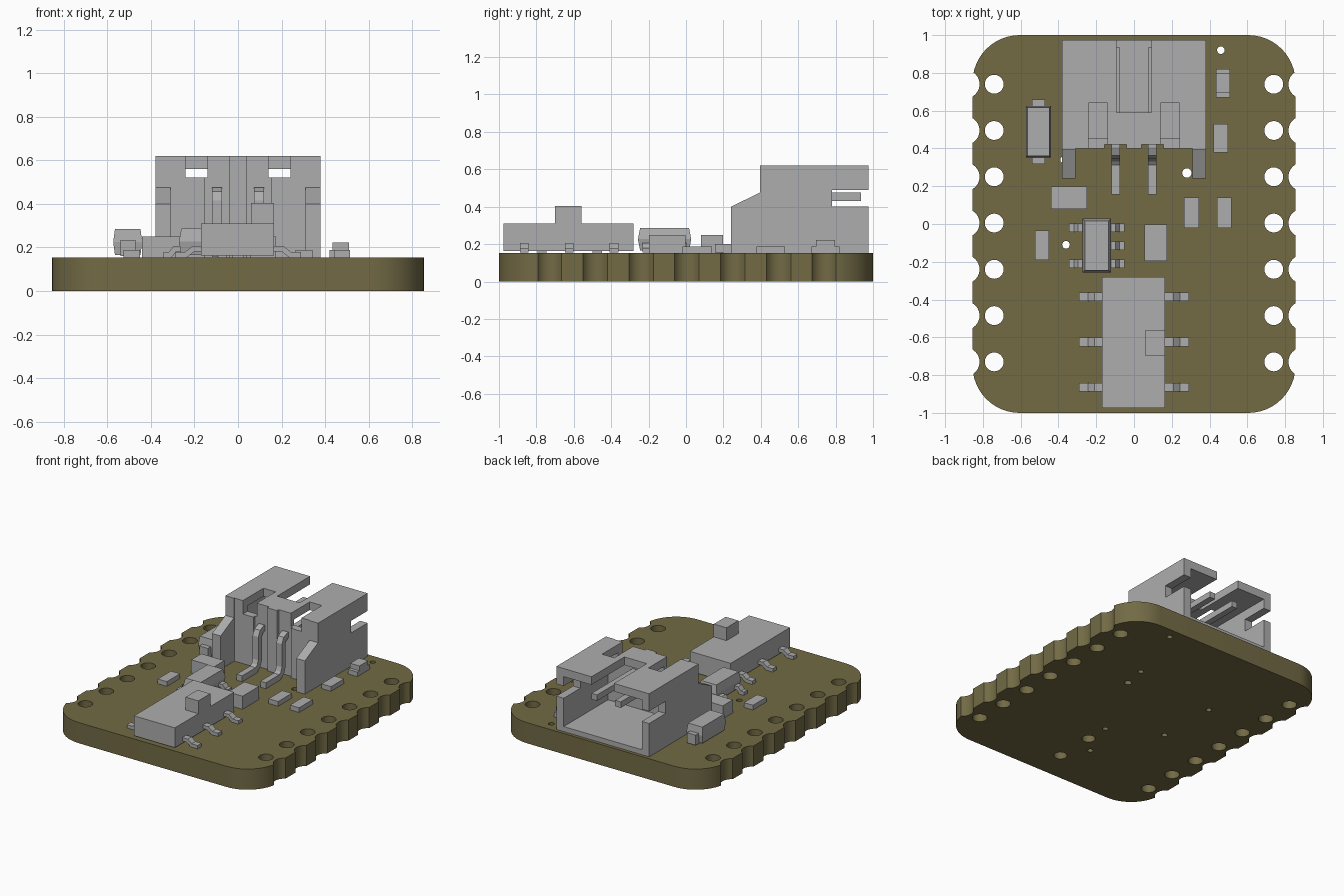
import bpy, bmesh
from math import cos, sin, pi
from mathutils import Vector

if "Cube" in bpy.data.objects:
    bpy.data.objects.remove(bpy.data.objects["Cube"], do_unlink=True)


def material(name, rgb):
    m = bpy.data.materials.new(name)
    m.use_nodes = True
    m.diffuse_color = (*rgb, 1)
    m.node_tree.nodes["Principled BSDF"].inputs["Base Color"].default_value = (*rgb, 1)
    return m


GREY = material("light grey", (0.42, 0.42, 0.42))
OLIVE = material("olive", (0.17, 0.145, 0.06))
TOP = 0.153  # upper face of the board


def finish(name, bm, mat=GREY):
    bmesh.ops.recalc_face_normals(bm, faces=bm.faces)
    mesh = bpy.data.meshes.new(name)
    bm.to_mesh(mesh)
    bm.free()
    ob = bpy.data.objects.new(name, mesh)
    mesh.materials.append(mat)
    bpy.context.collection.objects.link(ob)
    return ob


def prism(name, pts, axis, lo, hi, mat=GREY):
    """Extrude a flat outline along an axis; outline order is (y,z), (x,z) or (x,y)."""
    bm = bmesh.new()
    verts = []
    for a, b in pts:
        co = [a, b]
        co.insert("xyz".index(axis), lo)
        verts.append(bm.verts.new(co))
    face = bm.faces.new(verts)
    out = bmesh.ops.extrude_face_region(bm, geom=[face])["geom"]
    shift = Vector([hi - lo if c == axis else 0 for c in "xyz"])
    bmesh.ops.translate(bm, vec=shift, verts=[v for v in out if isinstance(v, bmesh.types.BMVert)])
    return finish(name, bm, mat)


def box(name, x0, x1, y0, y1, z0, z1, mat=GREY):
    return prism(name, [(x0, y0), (x1, y0), (x1, y1), (x0, y1)], "z", z0, z1, mat)


def ribbon(name, path, thick, axis, lo, hi):
    """Bent metal strip following a centre line."""
    p = [Vector(q) for q in path]
    left, right = [], []
    for i, q in enumerate(p):
        d0 = (q - p[i - 1]).normalized() if i else (p[1] - q).normalized()
        d1 = (p[i + 1] - q).normalized() if i < len(p) - 1 else d0
        t = (d0 + d1).normalized()
        n = Vector((-t.y, t.x)) * thick / 2 / max(t.dot(d0), 0.5)
        left.append(q + n)
        right.append(q - n)
    return prism(name, left + right[::-1], axis, lo, hi)


def moulded(name, x0, x1, y0, y1, z0, z1, slant):
    """Moulded package, widest at mid height."""
    bm = bmesh.new()
    for z, s in ((z0, slant), ((z0 + z1) / 2, 0), (z1, slant)):
        for x in (x0 + s, x1 - s):
            for y in (y0 + s, y1 - s):
                bm.verts.new((x, y, z))
    bmesh.ops.convex_hull(bm, input=bm.verts)
    return finish(name, bm)


def cut(ob, cutters):
    bpy.context.view_layer.objects.active = ob
    for c in cutters:
        mod = ob.modifiers.new("cut", "BOOLEAN")
        mod.operation, mod.solver, mod.object = "DIFFERENCE", "EXACT", c
        bpy.ops.object.modifier_apply(modifier=mod.name)
        bpy.data.objects.remove(c, do_unlink=True)


def smooth(ob):
    bpy.ops.object.select_all(action="DESELECT")
    ob.select_set(True)
    bpy.context.view_layer.objects.active = ob
    bpy.ops.object.shade_smooth_by_angle(angle=0.6)


# Board with rounded corners
R = 0.25
outline = []
for k, (sx, sy) in enumerate(((1, 1), (-1, 1), (-1, -1), (1, -1))):
    for i in range(13):
        a = (k + i / 12) * pi / 2
        outline.append((sx * (0.855 - R) + R * cos(a), sy * (1 - R) + R * sin(a)))
board = prism("board", outline, "z", 0, TOP, OLIVE)

# Drilled holes, edge notches and vias
drills = []
for i in range(7):
    y = 0.74 - 0.245 * i
    for s in (-1, 1):
        drills += [(s * 0.74, y, 0.05), (s * 0.893, y, 0.0756)]
drills += [(0.46, 0.92, 0.02), (0.28, 0.27, 0.025), (-0.36, -0.11, 0.02), (-0.37, 0.34, 0.02),
           (0.31, 0.44, 0.02), (0, -0.3, 0.02), (-0.11, -0.59, 0.02), (0, -0.475, 0.045), (0, -0.77, 0.045)]
bm = bmesh.new()
for x, y, r in drills:
    made = bmesh.ops.create_cone(bm, cap_ends=True, segments=24, radius1=r, radius2=r, depth=1)
    bmesh.ops.translate(bm, vec=(x, y, 0), verts=made["verts"])
cut(board, [finish("drill_cutter", bm)])
smooth(board)

# Battery socket: side profile, then hollowed
socket = prism("battery_socket", [
    (0.24, TOP), (0.24, 0.40), (0.395, 0.475), (0.395, 0.62), (0.975, 0.62), (0.975, 0.49),
    (0.78, 0.49), (0.78, 0.40), (0.975, 0.40), (0.975, TOP)], "x", -0.38, 0.38)
cutters = [box("front_gap", -0.31, 0.31, 0.1, 0.4, 0, 1),
           box("cavity", -0.32, 0.32, 0.455, 1.2, 0.19, 0.56),
           box("roof_opening", -0.092, 0.092, 0.59, 1.2, 0.5, 0.8)]
for s in (-1, 1):
    for x0, x1, y1, z0 in ((0.14, 0.24, 0.64, 0.52), (0.04, 0.155, 0.42, 0)):
        a, b = sorted((s * x0, s * x1))
        cutters.append(box("notch", a, b, 0.3, y1, z0, 0.9))
cut(socket, cutters)

# Socket contacts running from the cavity down to the board
for s, side in ((-1, "right"), (1, "left")):
    ribbon("socket_contact_" + side, [
        (0.935, 0.453), (0.41, 0.453), (0.38, 0.44), (0.365, 0.41), (0.365, 0.24),
        (0.35, 0.2), (0.32, 0.178), (0.155, 0.178)], 0.044, "x", s * 0.097 - 0.023, s * 0.097 + 0.023)


def gull_lead(name, cx, s, x_in, x_out, y, thick=0.025):
    d = x_out - x_in
    path = [(x_in, 0.193), (x_in + d * 0.35, 0.193), (x_in + d * 0.6, 0.167), (x_out, 0.167)]
    return ribbon(name, [(cx + s * x, z) for x, z in path], thick, "y", y - 0.023, y + 0.023)


# Slide switch
box("switch_body", -0.17, 0.165, -0.975, -0.28, 0.163, 0.31)
box("switch_knob", 0.06, 0.165, -0.70, -0.56, 0.31, 0.405)
for y in (-0.385, -0.625, -0.865):
    for s in (-1, 1):
        gull_lead("switch_lead", 0, s, 0.16, 0.29, y)
for y in (-0.475, -0.77):
    box("switch_peg", -0.025, 0.025, y - 0.025, y + 0.025, 0.1, 0.165)

# Five-lead regulator
moulded("regulator_body", -0.272, -0.122, -0.257, 0.028, 0.165, 0.287, 0.012)
for s, y in ((-1, -0.02), (-1, -0.21), (1, -0.02), (1, -0.115), (1, -0.21)):
    gull_lead("regulator_lead", -0.197, s, 0.065, 0.146, y)

# Diode with a folded tab at each end
moulded("diode_body", -0.573, -0.44, 0.352, 0.624, 0.165, 0.285, 0.008)
for s in (-1, 1):
    a, b = sorted((0.488 + s * 0.12, 0.488 + s * 0.17))
    box("diode_tab", -0.54, -0.47, a, b, 0.16, 0.235)

# Surface-mount chips
for name, x0, x1, y0, y1, top in (
        ("capacitor_right", -0.44, -0.25, 0.08, 0.198, 0.25),
        ("capacitor_centre", 0.055, 0.175, -0.197, -0.003, 0.25),
        ("resistor_right", -0.525, -0.45, -0.19, -0.035, 0.188),
        ("resistor_inner", 0.265, 0.343, -0.02, 0.14, 0.188),
        ("resistor_outer", 0.44, 0.515, -0.02, 0.14, 0.188),
        ("resistor_back", 0.42, 0.498, 0.378, 0.53, 0.188)):
    box(name, x0, x1, y0, y1, TOP, top)

# Indicator lamp with a raised lens
box("lamp_base", 0.433, 0.509, 0.67, 0.82, TOP, 0.187)
box("lamp_lens", 0.433, 0.509, 0.695, 0.797, 0.187, 0.223)
